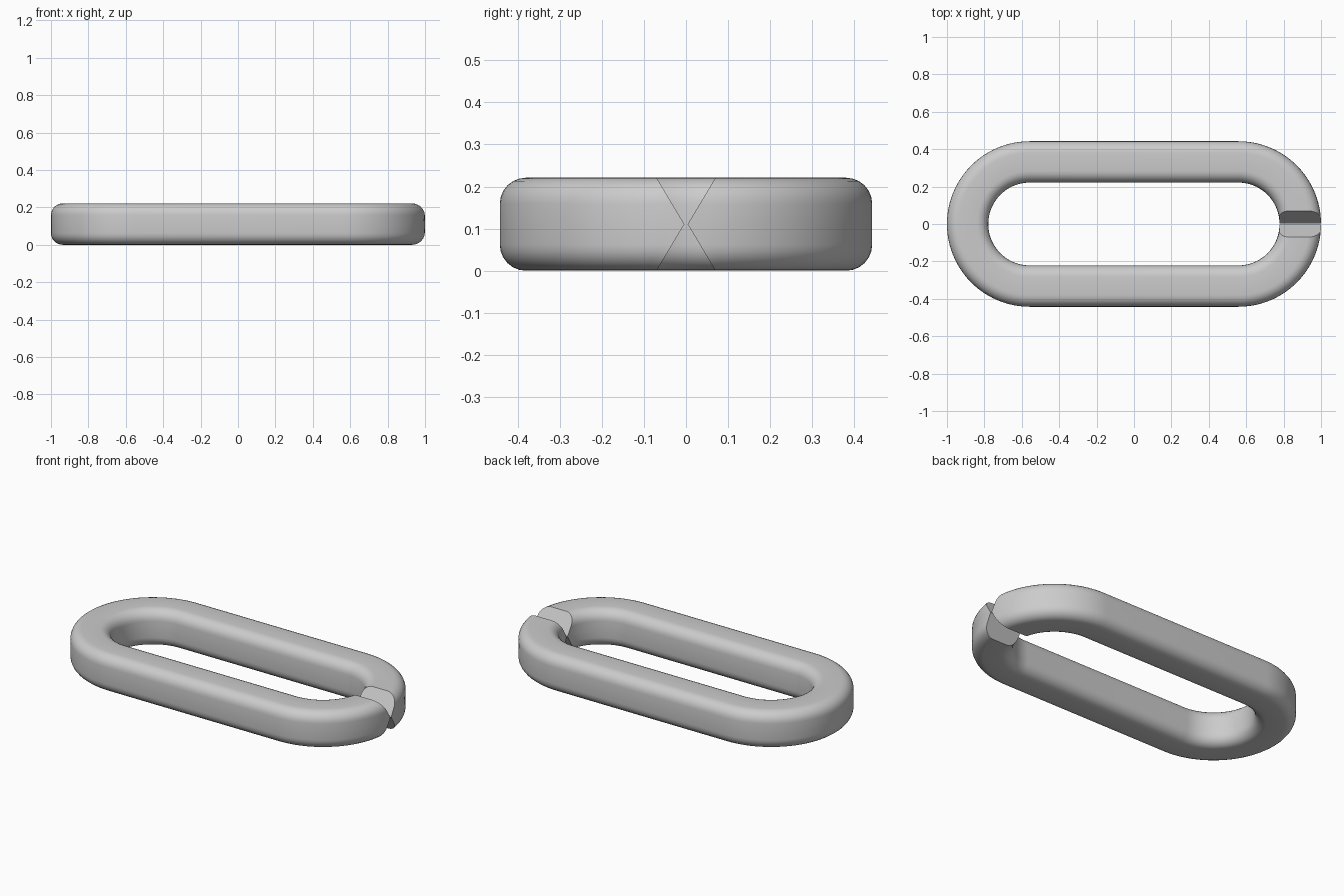
import bpy
import bmesh
from math import pi, sin, cos, asin

cube = bpy.data.objects.get("Cube")
if cube:
    bpy.data.objects.remove(cube, do_unlink=True)

THICK = 0.221            # bar thickness
HALF = THICK / 2
ROUND = 0.062            # bar edge rounding
BEND = 0.332             # centre-line radius of the round ends
STRAIGHT = 1 - BEND - HALF
GAP = 0.004              # half gap between the pointed tips
BEVEL = 0.066            # how far the tips taper back
ARC_STEPS = 24

steel = bpy.data.materials.new("grey_steel")
steel.use_nodes = True
color = (0.6, 0.6, 0.6, 1)
steel.diffuse_color = color
steel.node_tree.nodes["Principled BSDF"].inputs["Base Color"].default_value = color


def bar_profile(steps=6):
    """Rounded square with a vertex halfway up its outer and inner sides."""
    pts = [(HALF, 0)]
    flat = HALF - ROUND
    for corner, (sx, sz) in enumerate([(1, 1), (-1, 1), (-1, -1), (1, -1)]):
        if corner == 2:
            pts.append((-HALF, 0))
        for i in range(steps + 1):
            a = (corner + i / steps) * pi / 2
            pts.append((sx * flat + ROUND * cos(a), sz * flat + ROUND * sin(a)))
    return pts


profile = bar_profile()
bm = bmesh.new()
rings = []

# Right bend: the rings fan out from the tapered tip to the straight
for step in range(ARC_STEPS + 1):
    t = step / ARC_STEPS
    ring = []
    for r, z in profile:
        tip = asin((GAP + BEVEL * abs(z) / HALF) / (BEND + r))
        a = tip + (pi / 2 - tip) * t
        ring.append(bm.verts.new((STRAIGHT + (BEND + r) * cos(a),
                                  (BEND + r) * sin(a), HALF + z)))
    rings.append(ring)

# Straight side and closed left bend
for step in range(ARC_STEPS + 1):
    a = pi / 2 * (1 + step / ARC_STEPS)
    rings.append([bm.verts.new((-STRAIGHT + (BEND + r) * cos(a),
                                (BEND + r) * sin(a), HALF + z))
                  for r, z in profile])

n = len(profile)
for a, b in zip(rings, rings[1:]):
    for i in range(n):
        j = (i + 1) % n
        bm.faces.new((a[i], a[j], b[j], b[i]))

# Two sloping faces close the tip
mid = profile.index((-HALF, 0))
bm.faces.new(rings[0][:mid + 1])
bm.faces.new(rings[0][mid:] + rings[0][:1])
bmesh.ops.recalc_face_normals(bm, faces=bm.faces[:])

mesh = bpy.data.meshes.new("chain_link")
bm.to_mesh(mesh)
bm.free()
mesh.materials.append(steel)
link = bpy.data.objects.new("chain_link", mesh)
bpy.context.collection.objects.link(link)

# Mirror front to back, welding only the closed end
mirror = link.modifiers.new("mirror_front_back", "MIRROR")
mirror.use_axis = (False, True, False)
mirror.merge_threshold = 0.001

bpy.ops.object.select_all(action="DESELECT")
link.select_set(True)
bpy.context.view_layer.objects.active = link
bpy.ops.object.modifier_apply(modifier=mirror.name)
bpy.ops.object.shade_smooth_by_angle(angle=pi / 6)
